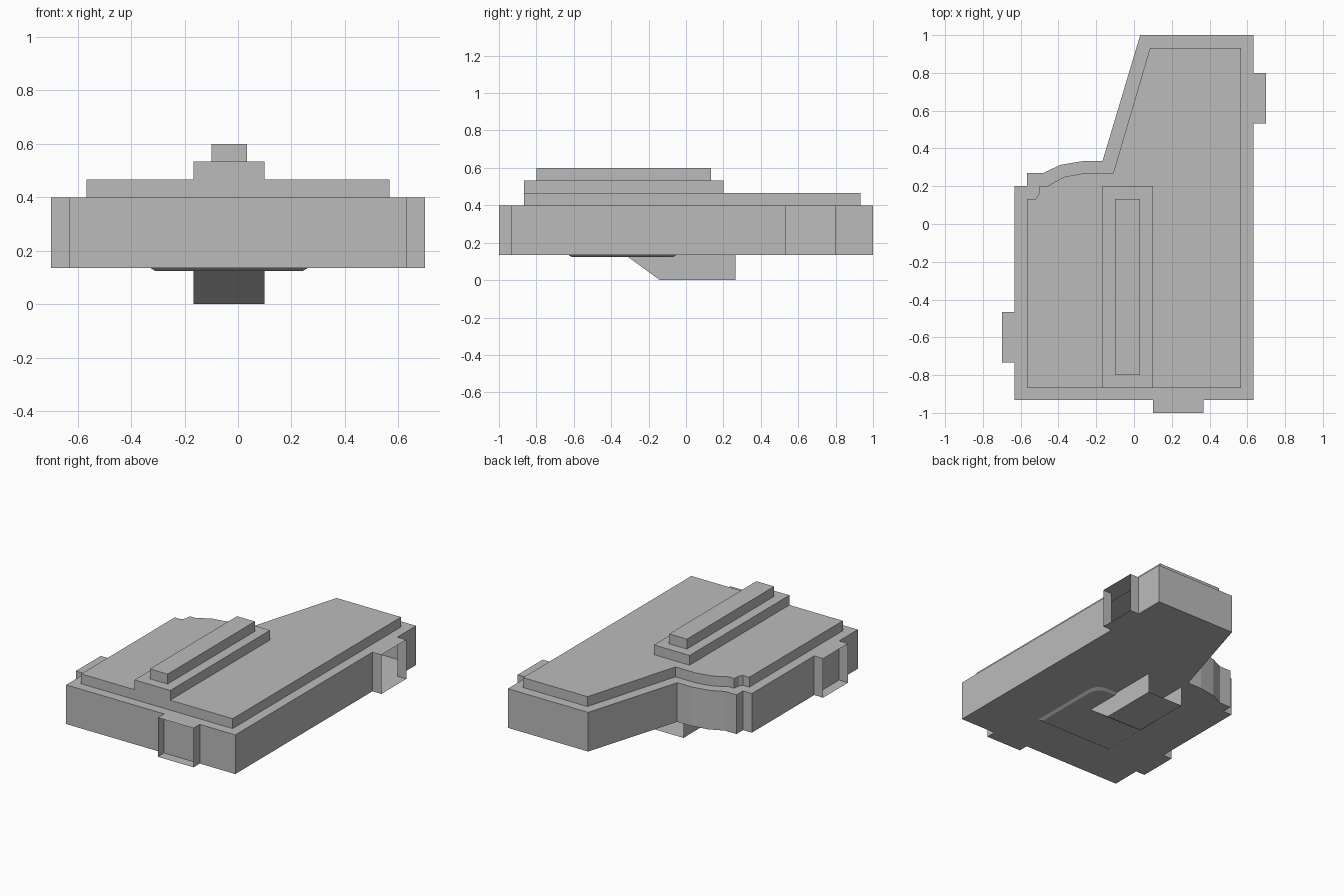
import bpy, bmesh, math

if "Cube" in bpy.data.objects:
    bpy.data.objects.remove(bpy.data.objects["Cube"])

grey = bpy.data.materials.new("plain_grey")
grey.diffuse_color = (0.5, 0.5, 0.5, 1)
grey.use_nodes = True
grey.node_tree.nodes["Principled BSDF"].inputs["Base Color"].default_value = grey.diffuse_color


def finish(name, bm):
    bmesh.ops.remove_doubles(bm, verts=bm.verts, dist=0.0001)
    me = bpy.data.meshes.new(name)
    bm.to_mesh(me)
    bm.free()
    me.materials.append(grey)
    ob = bpy.data.objects.new(name, me)
    bpy.context.collection.objects.link(ob)
    return ob


def ring(bm, pts, z):
    return [bm.verts.new((x, y, z)) for x, y in pts]


def walls(bm, lo, hi, skip=()):
    n = len(lo)
    for i in range(n):
        j = (i + 1) % n
        if i not in skip:
            bm.faces.new((lo[i], lo[j], hi[j], hi[i]))


def slab(name, pts, z0, z1, bottom=False):
    """Upright slab from a counter-clockwise outline, open below by default."""
    bm = bmesh.new()
    lo, hi = ring(bm, pts, z0), ring(bm, pts, z1)
    walls(bm, lo, hi)
    bm.faces.new(hi)
    if bottom:
        bm.faces.new(lo[::-1])
    return finish(name, bm)


def rect(x0, x1, y0, y1):
    return [(x0, y0), (x1, y0), (x1, y1), (x0, y1)]


Z0, Z1, Z2, Z3, Z4 = 0.135, 0.4, 0.467, 0.533, 0.6

# Outline of the hull, with three door frames standing out of it
hull = [(-.633, -.933), (.1, -.933), (.1, -1), (.367, -1), (.367, -.933),
        (.633, -.933), (.633, .533), (.7, .533), (.7, .8), (.633, .8),
        (.633, 1), (.033, 1), (-.167, .333), (-.27, .333), (-.39, .313),
        (-.48, .27), (-.567, .27), (-.567, .2), (-.633, .2),
        (-.633, -.467), (-.7, -.467), (-.7, -.733), (-.633, -.733)]
# Outline of the roof plate, set in from the hull
roof = [(-.567, -.867), (.567, -.867), (.567, .933), (.085, .933),
        (-.11, .27), (-.26, .27), (-.37, .25), (-.46, .2), (-.5, .2),
        (-.505, .155), (-.52, .133), (-.567, .133)]

# Hull shell: floor, side walls, open door frames, ledge round the roof
bm = bmesh.new()
lo, hi = ring(bm, hull, Z0), ring(bm, hull, Z1)
walls(bm, lo, hi, skip=(2, 7, 20))
bm.faces.new(lo[::-1])
for a, b in ((1, 4), (19, 22)):            # closed doors at front and left
    bm.faces.new((lo[a], lo[b], hi[b], hi[a]))
inner = ring(bm, roof, Z1)
edges = []
for loop in (hi, inner):
    for i, v in enumerate(loop):
        w = loop[(i + 1) % len(loop)]
        edges.append(bm.edges.get((v, w)) or bm.edges.new((v, w)))
ledge = bmesh.ops.triangle_fill(bm, edges=edges, use_beauty=True,
                                normal=(0, 0, 1))
for f in ledge["geom"]:
    if isinstance(f, bmesh.types.BMFace):
        f.normal_update()
        if f.normal.z < 0:
            f.normal_flip()
# the open door frames leave two short edges over the closed doors
finish("hull", bm)

# Stepped roof
slab("roof_plate", roof, Z1, Z2)
slab("lower_ridge", rect(-.167, .1, -.867, .2), Z2, Z3)
slab("upper_ridge", rect(-.1, .033, -.8, .133), Z3, Z4)

# Keel ramp below: sloping front, flat bottom, open back
bm = bmesh.new()
profile = [(-.325, Z0), (-.14, 0), (.265, 0), (.265, Z0)]
left = [bm.verts.new((-.167, y, z)) for y, z in profile]
right = [bm.verts.new((.1, y, z)) for y, z in profile]
bm.faces.new(right)
bm.faces.new(left[::-1])
for i in (0, 1):
    bm.faces.new((left[i], left[i + 1], right[i + 1], right[i]))
finish("keel_ramp", bm)

# Thin belly pad with rounded back corners and sloping rim


def pad(inset):
    x0, x1, y0, y1, r = -.327 + inset, .26 - inset, -.63 + inset, -.05 - inset, .08
    pts = [(x0, y0), (x1, y0)]
    for cx, start in ((x1 - r, 0), (x0 + r, 90)):
        for k in range(6):
            a = math.radians(start + 18 * k)
            pts.append((cx + r * math.cos(a), y1 - r + r * math.sin(a)))
    return pts


bm = bmesh.new()
lo, hi = ring(bm, pad(.018), .124), ring(bm, pad(0), Z0)
walls(bm, lo, hi)
bm.faces.new(lo[::-1])
finish("belly_pad", bm)
